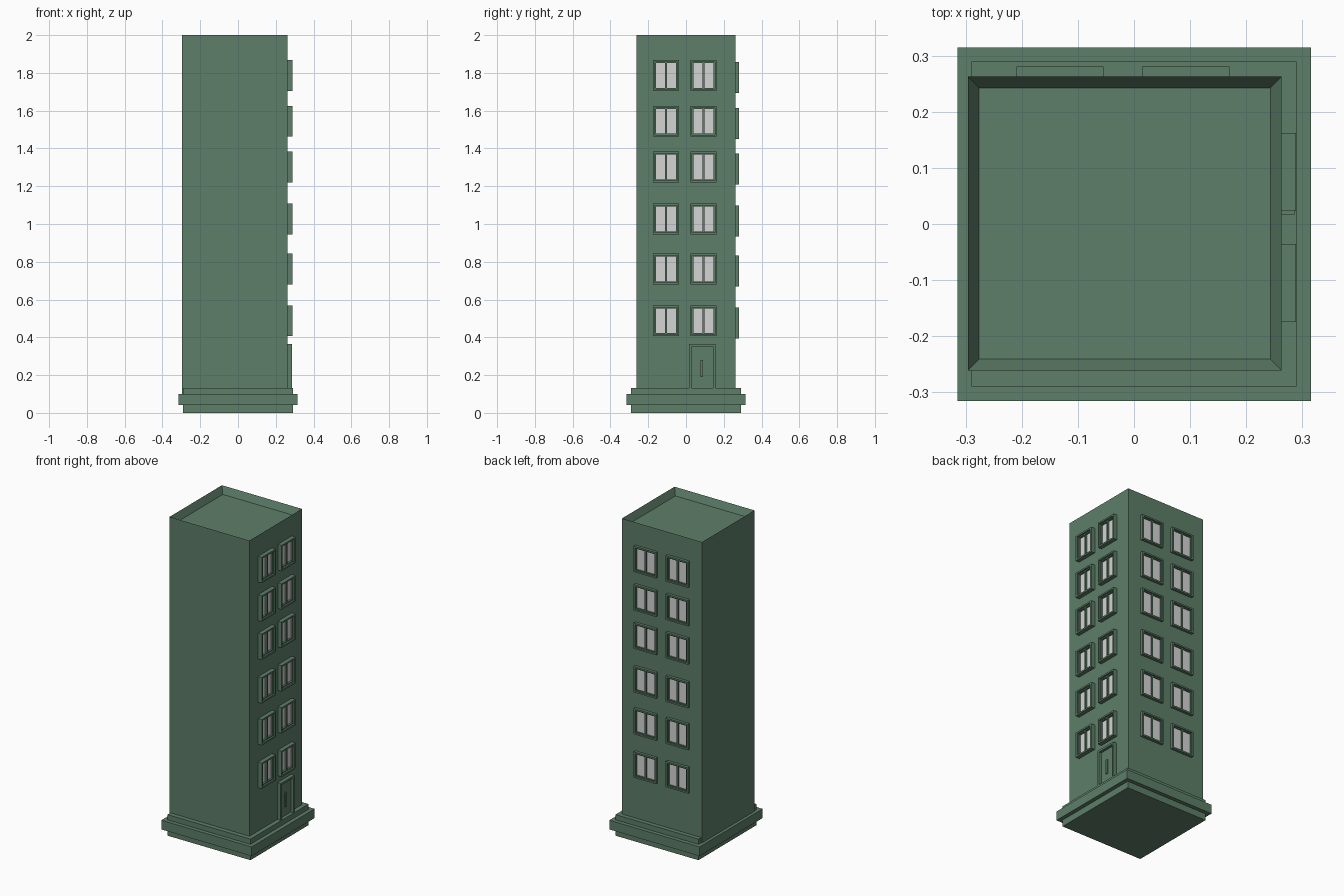
import bpy
import bmesh
from mathutils import Matrix, Vector

if "Cube" in bpy.data.objects:
    bpy.data.objects.remove(bpy.data.objects["Cube"])


def material(name, rgb):
    mat = bpy.data.materials.new(name)
    mat.use_nodes = True
    colour = (*rgb, 1)
    mat.diffuse_color = colour
    mat.node_tree.nodes["Principled BSDF"].inputs["Base Color"].default_value = colour
    return mat


GREEN = material("wall green", (0.11, 0.21, 0.14))
GLASS = material("pale glass", (0.66, 0.66, 0.66))


def add_box(bm, lo, hi, mat_index=0):
    lo, hi = Vector(lo), Vector(hi)
    place = Matrix.Translation((lo + hi) / 2) @ Matrix.Diagonal((*(hi - lo), 1))
    verts = bmesh.ops.create_cube(bm, size=1, matrix=place)["verts"]
    for face in {f for v in verts for f in v.link_faces}:
        face.material_index = mat_index


def finish(bm, name, mats=(GREEN,)):
    mesh = bpy.data.meshes.new(name)
    bmesh.ops.recalc_face_normals(bm, faces=bm.faces)
    bm.to_mesh(mesh)
    bm.free()
    for mat in mats:
        mesh.materials.append(mat)
    obj = bpy.data.objects.new(name, mesh)
    bpy.context.collection.objects.link(obj)
    return obj


def add_frame(bm, u0, u1, z0, z1, width, depth, bottom=True):
    """Rectangular border; u runs along the wall, -y points outwards."""
    add_box(bm, (u0, -depth, z0), (u0 + width, 0, z1))
    add_box(bm, (u1 - width, -depth, z0), (u1, 0, z1))
    add_box(bm, (u0 + width, -depth, z1 - width), (u1 - width, 0, z1))
    if bottom:
        add_box(bm, (u0 + width, -depth, z0), (u1 - width, 0, z0 + width))


# Stepped base
for name, half, z0, z1 in (("base_foot", 0.29, 0, 0.042),
                           ("base_ledge", 0.315, 0.042, 0.10),
                           ("base_plinth", 0.29, 0.10, 0.133)):
    bm = bmesh.new()
    add_box(bm, (-half, -half, z0), (half, half, z1))
    finish(bm, name)

# Tower with a sunken roof behind a parapet
WALL_X, WALL_Y = 0.263, 0.2625
bm = bmesh.new()
add_box(bm, (-0.296, -0.261, 0.10), (WALL_X, WALL_Y, 2))
bm.faces.ensure_lookup_table()
top = max(bm.faces, key=lambda f: f.calc_center_median().z)
bmesh.ops.inset_region(bm, faces=[top], thickness=0.0285)
bmesh.ops.translate(bm, verts=top.verts, vec=(0, 0, -0.045))
finish(bm, "tower")

# Wall placements: local -y becomes the outward direction
side_wall = Matrix.Translation((WALL_X, 0, 0)) @ Matrix.Rotation(1.570796, 4, "Z")
back_wall = Matrix.Translation((0, WALL_Y, 0)) @ Matrix.Rotation(3.141593, 4, "Z")


def window(name, wall, u0, u1, z0, z1, depth):
    bm = bmesh.new()
    rim, sash, mullion = 0.010, 0.006, 0.005
    mid, edge = (u0 + u1) / 2, rim + sash
    add_frame(bm, u0, u1, z0, z1, rim, depth)
    add_frame(bm, u0 + rim, u1 - rim, z0 + rim, z1 - rim, sash, depth * 0.6)
    add_box(bm, (mid - mullion, -depth * 0.6, z0 + edge), (mid + mullion, 0, z1 - edge))
    for a, b in ((u0 + edge, mid - mullion), (mid + mullion, u1 - edge)):
        add_box(bm, (a, -0.004, z0 + edge), (b, 0, z1 - edge), 1)
    finish(bm, name, (GREEN, GLASS)).matrix_world = wall


# Six storeys, two windows on each windowed wall
for floor, z in enumerate((0.406, 0.68, 0.945, 1.22, 1.462, 1.705), 1):
    for spot, (u0, u1) in {"near": (-0.175, -0.036), "far": (0.023, 0.1625)}.items():
        window(f"side_window_{spot}_{floor}", side_wall, u0, u1, z, z + 0.163, 0.026)
    for spot, (u0, u1) in {"left": (-0.17, -0.014), "right": (0.054, 0.209)}.items():
        window(f"back_window_{spot}_{floor}", back_wall, u0, u1, z - 0.011, z + 0.152, 0.018)

# Entrance door with surround, leaf and pull handle
bm = bmesh.new()
add_frame(bm, 0.017, 0.156, 0.133, 0.365, 0.013, 0.023, bottom=False)
finish(bm, "door_surround").matrix_world = side_wall
bm = bmesh.new()
add_box(bm, (0.03, -0.006, 0.133), (0.143, 0, 0.352))
finish(bm, "door_leaf").matrix_world = side_wall
bm = bmesh.new()
add_box(bm, (0.078, -0.015, 0.19), (0.09, -0.006, 0.28))
finish(bm, "door_handle").matrix_world = side_wall
